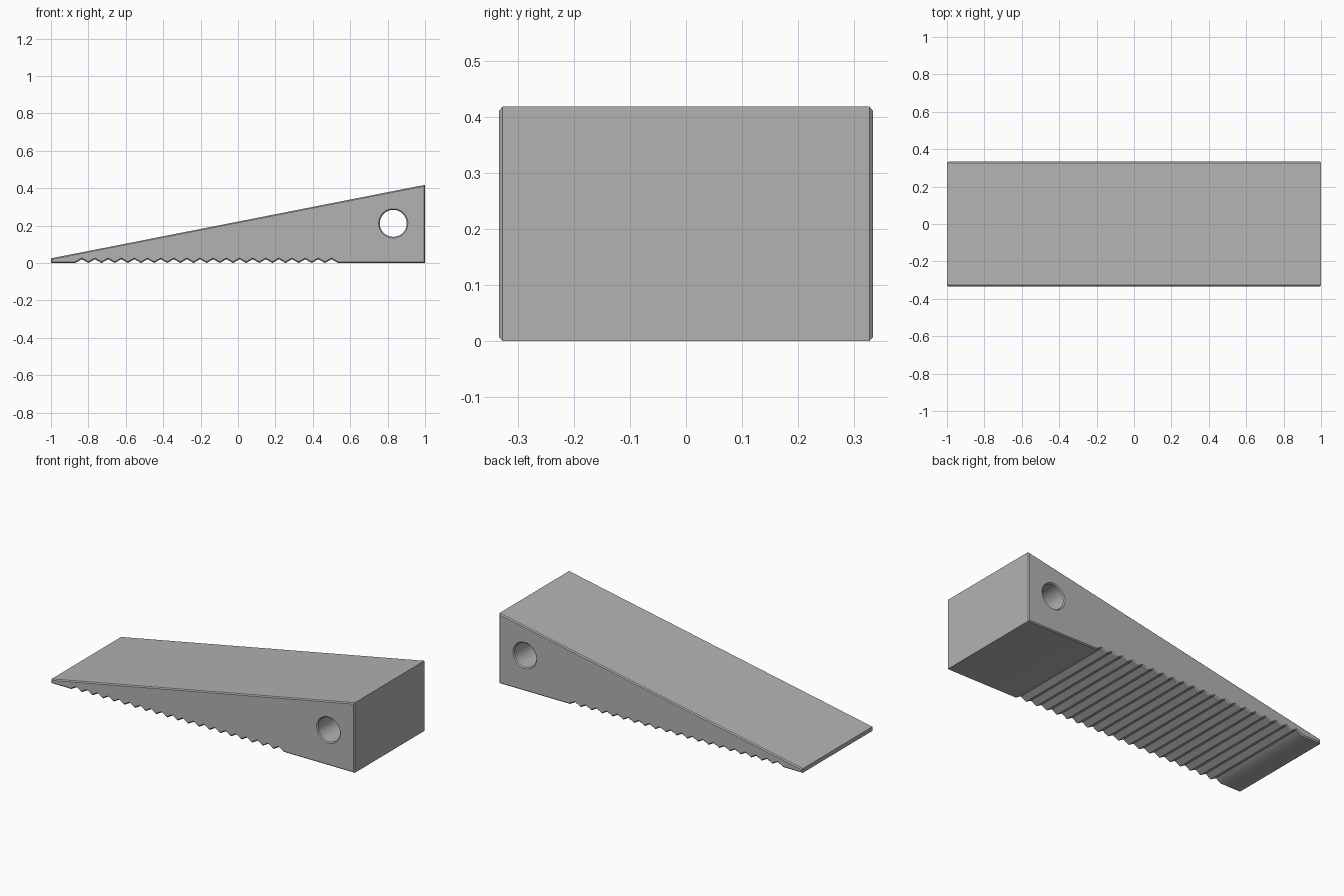
import bpy
import bmesh
import math

cube = bpy.data.objects.get("Cube")
if cube:
    bpy.data.objects.remove(cube, do_unlink=True)

HALF_DEPTH = 0.333
CHAMFER = 0.006
NOTCHES, FIRST, LAST, NOTCH_HEIGHT = 20, -0.87, 0.535, 0.02

# One flat colour
grey = bpy.data.materials.new("plain grey")
grey.use_nodes = True
colour = (0.45, 0.45, 0.45, 1)
grey.diffuse_color = colour
grey.node_tree.nodes["Principled BSDF"].inputs["Base Color"].default_value = colour

# Side profile with a row of grip notches along the bottom
pitch = (LAST - FIRST) / NOTCHES
outline = [(-1, 0), (FIRST, 0)]
for i in range(NOTCHES):
    left = FIRST + i * pitch
    outline += [(left + pitch / 2, NOTCH_HEIGHT), (left + pitch, 0)]
outline += [(1, 0), (1, 0.418), (-1, 0.025)]

# Round hanging hole
SIDES = 48
hole = [(0.83 + 0.072 * math.cos(math.tau * i / SIDES),
         0.212 + 0.072 * math.sin(math.tau * i / SIDES)) for i in range(SIDES)]

# Extrude the profile with chamfered side edges
curve = bpy.data.curves.new("wedge_profile", "CURVE")
curve.dimensions = "2D"
curve.fill_mode = "BOTH"
curve.extrude = HALF_DEPTH - CHAMFER
curve.bevel_depth = CHAMFER
curve.bevel_resolution = 0
curve.offset = -CHAMFER
for points in (outline, hole):
    spline = curve.splines.new("POLY")
    spline.points.add(len(points) - 1)
    for point, (x, z) in zip(spline.points, points):
        point.co = (x, z, 0, 1)
    spline.use_cyclic_u = True

wedge = bpy.data.objects.new("door_wedge", curve)
wedge.rotation_euler.x = math.pi / 2
bpy.context.collection.objects.link(wedge)
bpy.ops.object.select_all(action="DESELECT")
wedge.select_set(True)
bpy.context.view_layer.objects.active = wedge
bpy.ops.object.convert(target="MESH")
bpy.ops.object.transform_apply(location=False, rotation=True, scale=False)

# Weld caps to sides
mesh = wedge.data
bm = bmesh.new()
bm.from_mesh(mesh)
bmesh.ops.remove_doubles(bm, verts=bm.verts, dist=0.0002)
bmesh.ops.recalc_face_normals(bm, faces=bm.faces)
bm.to_mesh(mesh)
bm.free()
mesh.materials.clear()
mesh.materials.append(grey)
bpy.ops.object.shade_smooth_by_angle(angle=math.radians(30))
